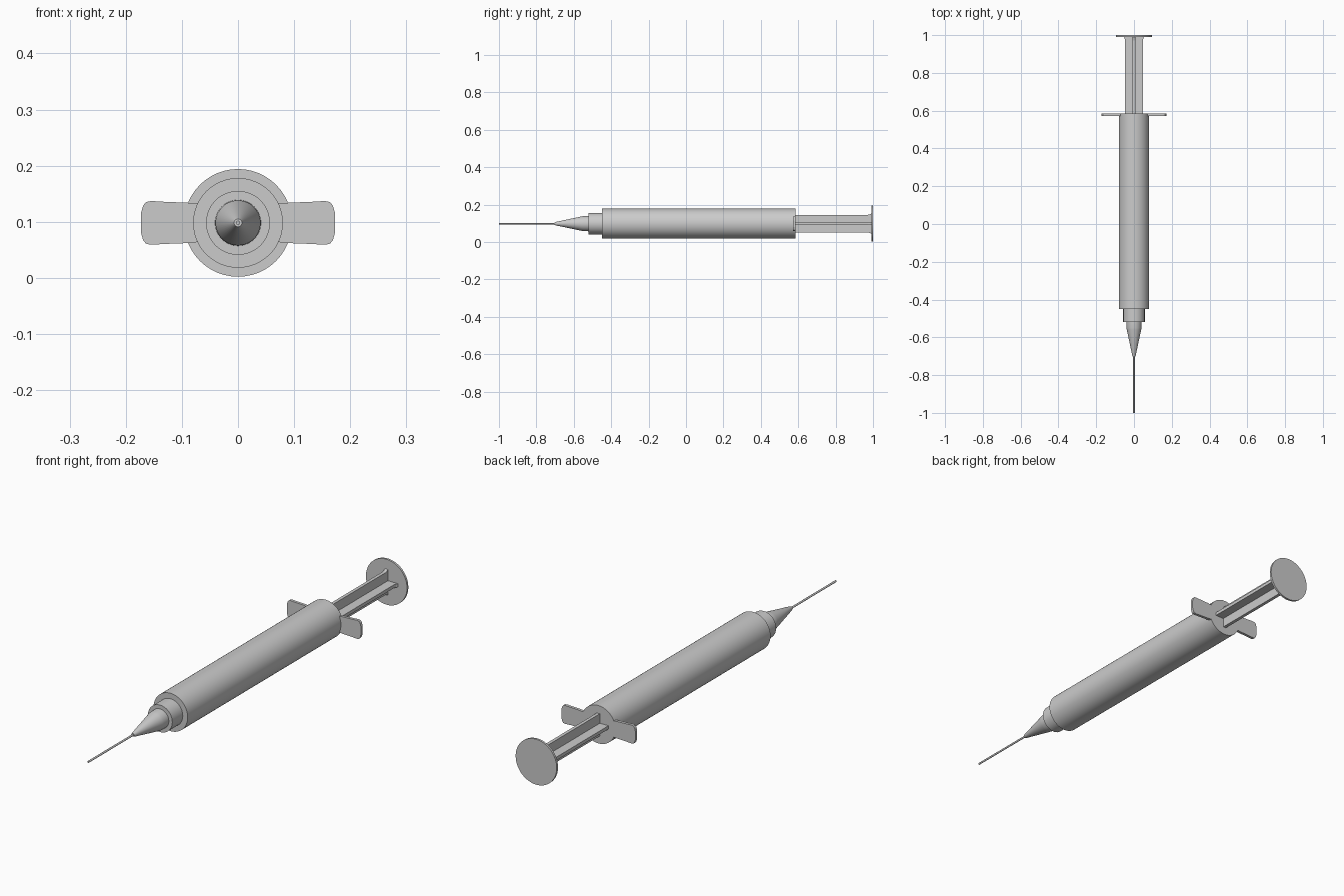
import bpy, bmesh, math

if "Cube" in bpy.data.objects:
    bpy.data.objects.remove(bpy.data.objects["Cube"])

CZ = 0.098  # height of the long axis


def finish(name, bm, smooth=False):
    bmesh.ops.recalc_face_normals(bm, faces=bm.faces)
    me = bpy.data.meshes.new(name)
    bm.to_mesh(me)
    bm.free()
    ob = bpy.data.objects.new(name, me)
    bpy.context.collection.objects.link(ob)
    if smooth:
        bpy.ops.object.select_all(action='DESELECT')
        ob.select_set(True)
        bpy.context.view_layer.objects.active = ob
        bpy.ops.object.shade_smooth_by_angle(angle=math.radians(30))
    return ob


def lathe(name, profile, n=48):
    """Closed solid of revolution about the long axis from (y, radius) pairs."""
    bm = bmesh.new()
    rings = [[bm.verts.new((r * math.cos(2 * math.pi * i / n), y,
                            CZ + r * math.sin(2 * math.pi * i / n)))
              for i in range(n)] for y, r in profile]
    for a, b in zip(rings, rings[1:]):
        for i in range(n):
            j = (i + 1) % n
            bm.faces.new((a[i], a[j], b[j], b[i]))
    bm.faces.new(rings[0])
    bm.faces.new(rings[-1])
    return finish(name, bm, True)


def prism(name, outline, depth, place):
    """Extrude a flat outline by depth; place maps (u, v, w) to a position."""
    bm = bmesh.new()
    lo, hi = [[bm.verts.new(place(u, v, w)) for u, v in outline]
              for w in (-depth / 2, depth / 2)]
    bm.faces.new(lo)
    bm.faces.new(hi)
    for i in range(len(lo)):
        j = (i + 1) % len(lo)
        bm.faces.new((lo[i], lo[j], hi[j], hi[i]))
    return finish(name, bm)


# Barrel, neck, needle hub and needle
lathe("barrel", [(-0.45, 0.08), (0.58, 0.08)])
lathe("neck", [(-0.52, 0.057), (-0.445, 0.057)])
lathe("needle_hub", [(-0.702, 0.007), (-0.697, 0.009), (-0.56, 0.038),
                     (-0.55, 0.040), (-0.515, 0.041)])
lathe("needle", [(-1.0, 0.004), (-0.69, 0.004)], 16)

# Finger flange: quarter outline mirrored to all four corners
quarter = [(0.07, 0.034), (0.09, 0.036), (0.13, 0.0375), (0.155, 0.039),
           (0.164, 0.037), (0.169, 0.031), (0.173, 0.017)]
right = quarter + [(x, -z) for x, z in reversed(quarter)]
outline = right + [(-x, -z) for x, z in right]
prism("finger_flange", outline, 0.012, lambda u, v, w: (u, 0.579 + w, CZ + v))
lathe("flange_disc", [(0.573, 0.08), (0.585, 0.08)])

# Plunger rod: two crossed ribs that flare at the thumb rest
half = [(0.56, 0.047), (0.972, 0.047), (0.984, 0.050), (0.992, 0.055)]
rib = half + [(y, -s) for y, s in reversed(half)]
prism("plunger_rib_flat", rib, 0.014, lambda u, v, w: (v, u, CZ + w))
prism("plunger_rib_upright", rib, 0.014, lambda u, v, w: (w, u, CZ + v))

# Thumb rest
lathe("thumb_rest", [(0.991, 0.096), (1.0, 0.096)])
